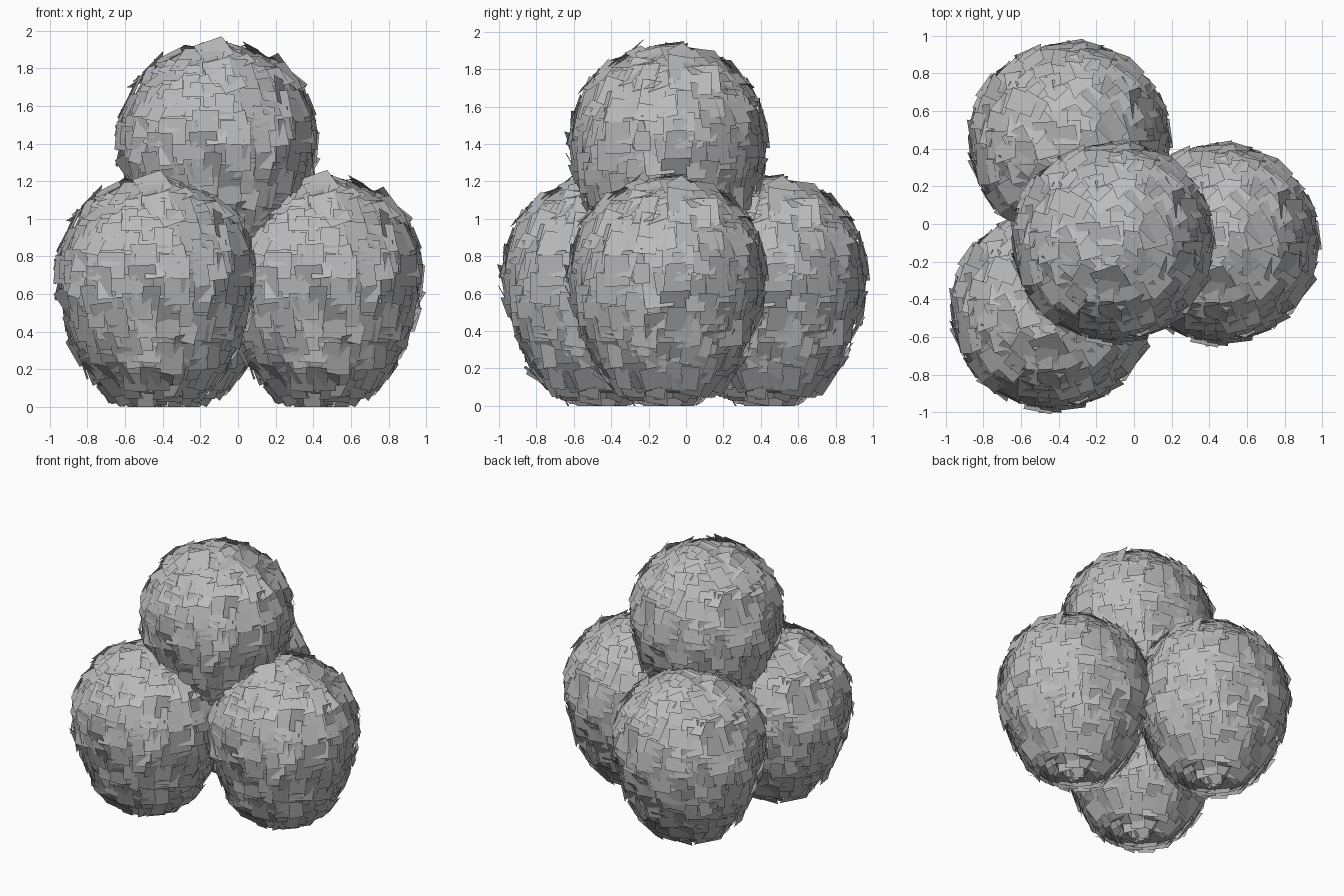
import bpy, bmesh, math, random
from mathutils import Vector, Matrix

random.seed(7)
cube = bpy.data.objects.get("Cube")
if cube:
    bpy.data.objects.remove(cube, do_unlink=True)

grey = bpy.data.materials.new("plain_grey")
grey.use_nodes = True
GREY = (0.5, 0.5, 0.5, 1)
grey.diffuse_color = GREY
grey.node_tree.nodes["Principled BSDF"].inputs["Base Color"].default_value = GREY

# Bulb outline: (radius, height) from base to crown
PROFILE = [(0.04, 0.055), (0.15, 0.06), (0.24, 0.075), (0.31, 0.125), (0.375, 0.22),
           (0.45, 0.4), (0.5, 0.58), (0.515, 0.72), (0.49, 0.86), (0.43, 0.99),
           (0.33, 1.1), (0.19, 1.175), (0.0, 1.205)]


def along(t):
    """Point and outward slope at fraction t of the outline's length."""
    pts = [Vector(p) for p in PROFILE]
    lengths = [(b - a).length for a, b in zip(pts, pts[1:])]
    left = t * sum(lengths)
    for a, b, length in zip(pts, pts[1:], lengths):
        if left <= length or b is pts[-1]:
            d = (b - a).normalized()
            return a + d * min(left, length), Vector((d.y, -d.x))
        left -= length


def add_plate(bm, point, normal, up, width, height):
    """One flat, slightly tilted rectangular shingle."""
    side = up.cross(normal).normalized()
    frame = Matrix((side, up, normal)).transposed()
    spin = random.gauss(0, 0.09 + 0.5 * max(0, 0.85 - abs(up.z)))
    turn = (Matrix.Rotation(spin, 3, 'Z') @ Matrix.Rotation(random.gauss(0, 0.14), 3, 'X')
            @ Matrix.Rotation(random.gauss(0, 0.14), 3, 'Y'))
    corners = []
    for sx, sy in ((-1, -1), (1, -1), (1, 1), (-1, 1)):
        co = point + frame @ (turn @ Vector((sx * width / 2, sy * height / 2, 0)))
        co.z = max(co.z, 0)
        corners.append(bm.verts.new(co))
    bm.faces.new(corners)


def build_bulb_mesh():
    bm = bmesh.new()
    # Inner core that closes the gaps between plates
    sides, rings = 32, []
    for r, z in PROFILE[:-1]:
        rings.append([bm.verts.new((0.97 * r * math.cos(a), 0.97 * r * math.sin(a), z))
                      for a in (math.tau * i / sides for i in range(sides))])
    for low, high in zip(rings, rings[1:]):
        for i in range(sides):
            j = (i + 1) % sides
            bm.faces.new((low[i], low[j], high[j], high[i]))
    bm.faces.new(rings[0][::-1])
    bm.faces.new(rings[-1])
    # Overlapping plates in staggered rows
    rows = 21
    for row in range(rows):
        t = (row + 0.4) / rows
        count = max(4, round(math.tau * along(t)[0].x / 0.085))
        for i in range(count):
            p, n = along(min(0.99, max(0, t + random.uniform(-0.02, 0.02))))
            # Plates under the base hang steeply instead of lying flat
            if n.y < -0.5:
                n = Vector((0.8, -0.6))
            a = math.tau * (i + 0.5 * (row % 2) + random.uniform(-0.3, 0.3)) / count
            out = Vector((math.cos(a), math.sin(a), 0))
            normal = out * n.x + Vector((0, 0, n.y))
            up = out * -n.y + Vector((0, 0, n.x))
            point = out * p.x + Vector((0, 0, p.y)) + normal * random.uniform(-0.005, 0.018)
            add_plate(bm, point, normal, up,
                      random.uniform(0.09, 0.17), random.uniform(0.09, 0.17))
    mesh = bpy.data.meshes.new("plated_bulb")
    bm.to_mesh(mesh)
    bm.free()
    mesh.materials.append(grey)
    return mesh


# Three bulbs on the ground and one resting on top
bulb = build_bulb_mesh()
PLACES = {"front_bulb": (-0.435, -0.455, 0), "back_bulb": (-0.34, 0.44, 0),
          "left_bulb": (0.45, -0.1, 0), "top_bulb": (-0.11, -0.095, 0.71)}
for name, place in PLACES.items():
    obj = bpy.data.objects.new(name, bulb)
    obj.location = place
    bpy.context.collection.objects.link(obj)
